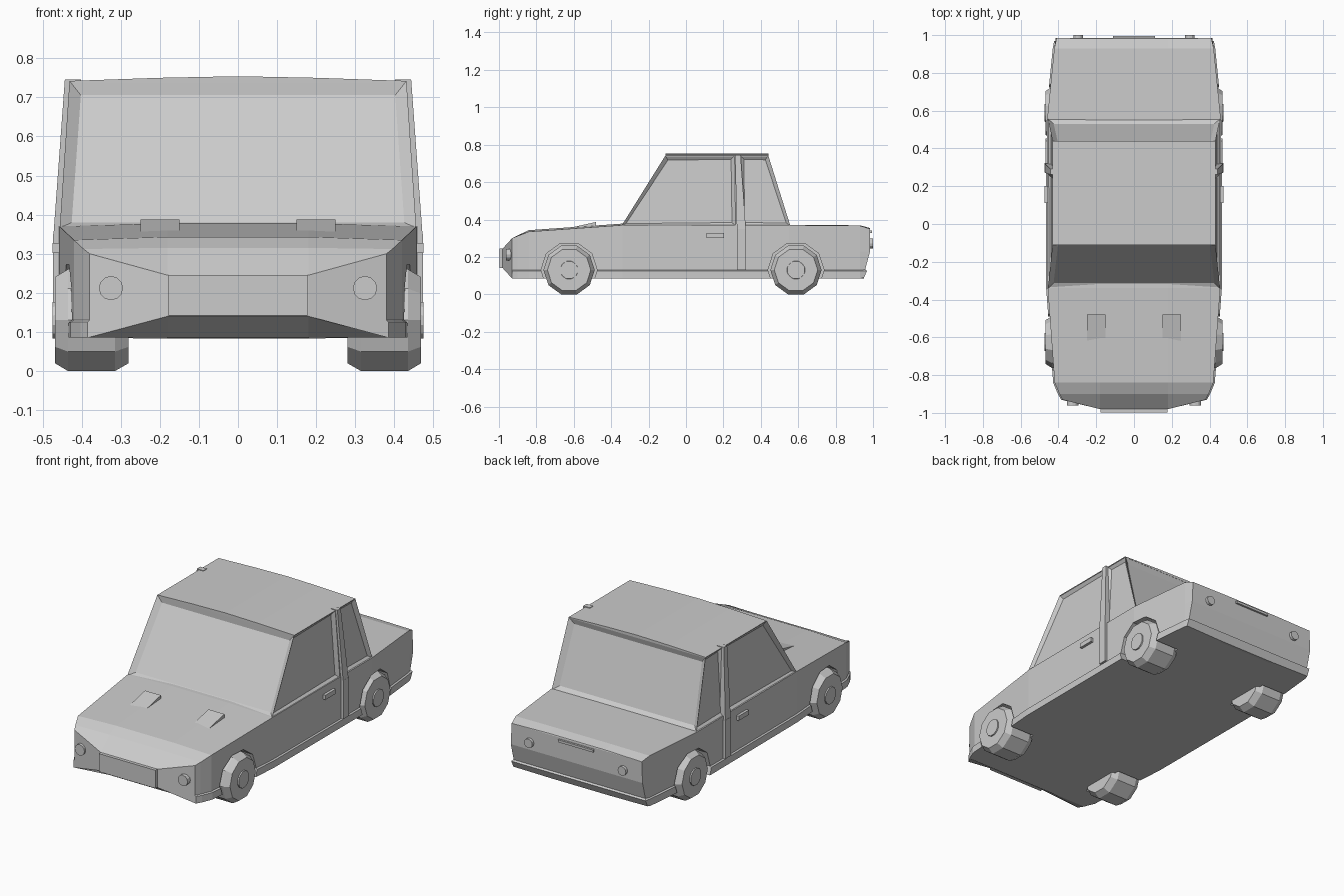
import bpy, bmesh
from math import sin, cos, radians

if "Cube" in bpy.data.objects:
    bpy.data.objects.remove(bpy.data.objects["Cube"])


def finish(name, bm):
    bmesh.ops.recalc_face_normals(bm, faces=bm.faces[:])
    me = bpy.data.meshes.new(name)
    bm.to_mesh(me)
    bm.free()
    ob = bpy.data.objects.new(name, me)
    bpy.context.collection.objects.link(ob)
    return ob


def skin(rings):
    """Join closed rings of points; returns bmesh, vertex rings and side faces."""
    bm = bmesh.new()
    vs = [[bm.verts.new(p) for p in r] for r in rings]
    n = len(vs[0])
    faces = []
    for a, b in zip(vs, vs[1:]):
        for i in range(n):
            j = (i + 1) % n
            faces.append(bm.faces.new((a[i], a[j], b[j], b[i])))
    return bm, vs, faces


def hull(name, pts):
    bm = bmesh.new()
    for p in pts:
        bm.verts.new(p)
    r = bmesh.ops.convex_hull(bm, input=bm.verts[:])
    bmesh.ops.dissolve_limit(bm, angle_limit=0.01, verts=bm.verts[:], edges=bm.edges[:])
    return finish(name, bm)


def box(name, x, y, z):
    return hull(name, [(a, b, c) for a in x for b in y for c in z])


def lathe_x(name, cy, cz, profile, n):
    """Solid of revolution about an x-parallel axis, flat side down."""
    bm, vs, _ = skin([[(x, cy + r * sin(radians(360 * (k + .5) / n)),
                        cz - r * cos(radians(360 * (k + .5) / n))) for k in range(n)]
                      for x, r in profile])
    bm.faces.new(vs[0])
    bm.faces.new(vs[-1])
    return finish(name, bm)


def disc_y(name, x, z, r, y0, y1, n=12):
    return hull(name, [(x + r * cos(radians(360 * k / n)), y, z + r * sin(radians(360 * k / n)))
                       for k in range(n) for y in (y0, y1)])


# Lower body: stations along y, half sections mirrored to the other side
def station(y, w, zt, crown):
    half = [(.18, y, .085), (w + .008, y, .085), (w + .008, y, .125), (w, y, .13),
            (w, y, .23), (w, y, zt), (.18, y, zt + crown)]
    return half


nose = [(.18, -.98, .14), (.385, -.93, .085), (.385, -.93, .125), (.38, -.93, .13),
        (.38, -.93, .23), (.38, -.93, .30), (.18, -.98, .245)]
tail = [(.18, .948, .083), (.423, .95, .087), (.423, .968, .125), (.415, .958, .132),
        (.415, .984, .23), (.41, .984, .35), (.18, .982, .355)]
halves = [nose, station(-.9, .395, .312, .003), station(-.84, .42, .335, .008),
          station(-.34, .457, .37, .008), station(.55, .46, .37, .001),
          station(.93, .422, .367, .002), tail]
rings = [h + [(-x, y, z) for x, y, z in reversed(h)] for h in halves]
bm, vs, _ = skin(rings)
f, r = vs[0], vs[-1]
bm.faces.new((f[0], f[6], f[7], f[13]))
bm.faces.new(f[0:7])
bm.faces.new(f[7:14])
for i in range(6):
    bm.faces.new((r[i], r[i + 1], r[12 - i], r[13 - i]))
body = finish("body", bm)

# Cabin with recessed windows
yb, yt = (-.345, .265, .295, .558), (-.11, .26, .29, .44)
cab = []
for ys, w, z in ((yb, .456, .366), (yt, .431, .742)):
    cab.append([(w, y, z) for y in ys] + [(-w, y, z) for y in reversed(ys)])
bm, vs, sides = skin(cab)
bm.faces.new(vs[0])
bm.faces.new(vs[1])
bmesh.ops.recalc_face_normals(bm, faces=bm.faces[:])
bmesh.ops.inset_individual(bm, faces=[sides[k] for k in (3, 7)], thickness=.042, depth=-.02)
bmesh.ops.inset_individual(bm, faces=[sides[k] for k in (0, 2, 4, 6)], thickness=.027, depth=-.016)
finish("cabin", bm)

# Slightly crowned roof
hull("roof", [(x, y, z) for y in (-.11, .44)
              for x, z in ((-.431, .738), (-.431, .742), (-.2, .75), (0, .754),
                           (.2, .75), (.431, .742), (.431, .738))])

# Front panel, rear handle bar
box("front_grille", (-.178, .178), (-.998, -.96), (.142, .245))
box("rear_bar", (-.11, .11), (.97, .995), (.327, .341))

for s in (1, -1):
    # Lights
    disc_y("headlight", s * .325, .212, .031, -.962, -.915)
    disc_y("tail_light", s * .295, .272, .026, .97, 1.0)
    # Bonnet scoops
    hull("bonnet_scoop", [(s * x, y, z) for x in (.15, .25)
                          for y, z in ((-.63, .345), (-.62, .356), (-.48, .387), (-.48, .35))])
    # Door pillar strips and handles
    hull("lower_pillar", [(s * x, y, z) for x in (.44, .473) for y in (.272, .322)
                          for z in (.13, .35)])
    hull("upper_pillar", [(s * (x + d), y, z) for d in (-.03, .012)
                          for x, y0, y1, z in ((.46, .272, .32, .35), (.431, .262, .292, .746))
                          for y in (y0, y1)])
    box("door_handle", (s * .45, s * .474), (.11, .202), (.302, .328))
    # Wheels, hubs and wheel arches
    for y in (-.625, .588):
        lathe_x("wheel", y, .13, [(s * .28, .116), (s * .315, .137), (s * .435, .137),
                                  (s * .468, .116)], 10)
        lathe_x("hub", y, .13, [(s * .44, .052), (s * .475, .048)], 12)
        cutter = lathe_x("arch_cutter", y, .13, [(s * .3, .15), (s * .6, .15)], 10)
        cutter.hide_render = True
        cutter.hide_set(True)
        m = body.modifiers.new("arch", 'BOOLEAN')
        m.operation, m.solver, m.object = 'DIFFERENCE', 'EXACT', cutter
